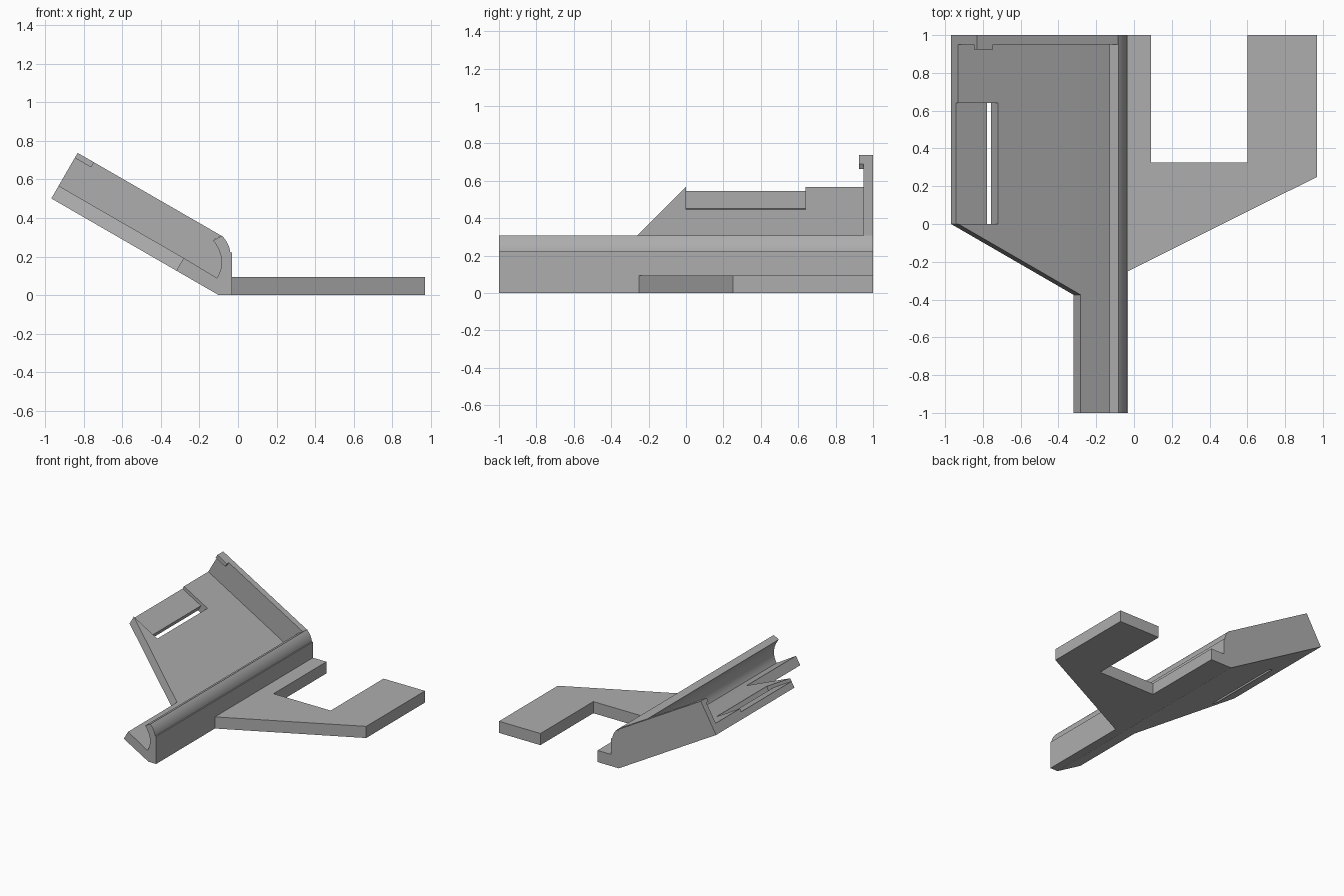
import bpy
import bmesh
from math import cos, sin, radians
from mathutils import Vector

if "Cube" in bpy.data.objects:
    bpy.data.objects.remove(bpy.data.objects["Cube"])

grey = bpy.data.materials.new("plain grey")
grey.use_nodes = True
colour = (0.42, 0.42, 0.42, 1)
grey.diffuse_color = colour
grey.node_tree.nodes["Principled BSDF"].inputs["Base Color"].default_value = colour

TILT = radians(30)
THICK = 0.076      # tray floor thickness
EDGE = 1.003       # slope length of the floor
STRIP = 0.254      # width of the narrow front strip
HEIGHT = 0.273     # end wall height above the underside


def slope(u, n, y=0.0):
    """Point u along the tilted floor and n above its underside."""
    return Vector((-0.1 - u * cos(TILT) + n * sin(TILT), y,
                   u * sin(TILT) + n * cos(TILT)))


def prism(name, base, offset):
    """Extrude a flat outline along an offset vector."""
    bm = bmesh.new()
    face = bm.faces.new([bm.verts.new(p) for p in base])
    new = bmesh.ops.extrude_face_region(bm, geom=[face])["geom"]
    bmesh.ops.translate(bm, vec=offset,
                        verts=[g for g in new if isinstance(g, bmesh.types.BMVert)])
    bmesh.ops.recalc_face_normals(bm, faces=bm.faces)
    mesh = bpy.data.meshes.new(name)
    bm.to_mesh(mesh)
    bm.free()
    mesh.materials.append(grey)
    obj = bpy.data.objects.new(name, mesh)
    bpy.context.collection.objects.link(obj)
    return obj


def section(name, profile, y0, y1):
    """Extrude an x-z profile from y0 to y1."""
    return prism(name, [(x, y0, z) for x, z in profile], Vector((0, y1 - y0, 0)))


def slab(name, outline, n0, n1):
    """Extrude a (u, y) outline square to the tilted floor."""
    return prism(name, [slope(u, n0, y) for u, y in outline],
                 slope(0, n1) - slope(0, n0))


def rect(u0, u1, y0, y1):
    return [(u0, y0), (u1, y0), (u1, y1), (u0, y1)]


def xz(u, n):
    p = slope(u, n)
    return (p.x, p.z)


def arc(start, middle, end, steps=12):
    """Smooth curve through three points."""
    a, m, b = Vector(start), Vector(middle), Vector(end)
    c = 2 * m - (a + b) / 2
    return [tuple(a * (1 - t) ** 2 + c * 2 * t * (1 - t) + b * t * t)
            for t in (i / steps for i in range(steps + 1))]


# Rounded ledge with its hollow inner face and narrow floor strip
outer = arc((-0.04, 0.222), (-0.054, 0.268), (-0.083, 0.308))
inner = arc((-0.129, 0.284), (-0.086, 0.185), (-0.109, 0.089))
ledge = section("ledge", [(-0.1, 0), (-0.031, 0), (-0.031, 0.222)] + outer + inner
                + [xz(STRIP, THICK), xz(STRIP, 0)], -1, 1)

# Tilted floor with a diagonal front edge
floor = slab("tray_floor", [(STRIP, -0.375), (EDGE, 0), (EDGE, 1), (STRIP, 1)], 0, THICK)

# Through slot and the lowered tongue beside it
SLOT, TONGUE = 0.76, 0.814
cutters = [slab("slot_cutter", rect(SLOT, TONGUE, 0, 0.64), -0.1, 0.2),
           slab("tongue_cutter", rect(TONGUE - 0.01, EDGE + 0.1, 0, 0.64), 0.051, 0.2)]
for cutter in cutters:
    cutter.hide_render = True
    cutter.hide_viewport = True
    cut = floor.modifiers.new(cutter.name, "BOOLEAN")
    cut.operation = "DIFFERENCE"
    cut.solver = "EXACT"
    cut.object = cutter

# End wall, fitted to the hollow of the ledge
end_wall = section("end_wall", [xz(EDGE, THICK), xz(EDGE, HEIGHT), (-0.086, 0.308)] + inner,
                   0.95, 1)

# Small catch on the top of the end wall
catch = slab("catch", rect(EDGE - 0.098, EDGE, 0.925, 0.95), HEIGHT - 0.03, HEIGHT)

# Flat forked foot
outline = [(-0.031, -0.25), (0.97, 0.25), (0.97, 1), (0.6, 1),
           (0.6, 0.325), (0.09, 0.325), (0.09, 1), (-0.031, 1)]
foot = prism("forked_foot", [(x, y, 0) for x, y in outline], Vector((0, 0, 0.094)))

# Smooth the curved parts only
bpy.ops.object.select_all(action="DESELECT")
for obj in (ledge, end_wall):
    obj.select_set(True)
bpy.context.view_layer.objects.active = ledge
bpy.ops.object.shade_smooth_by_angle(angle=radians(25))
